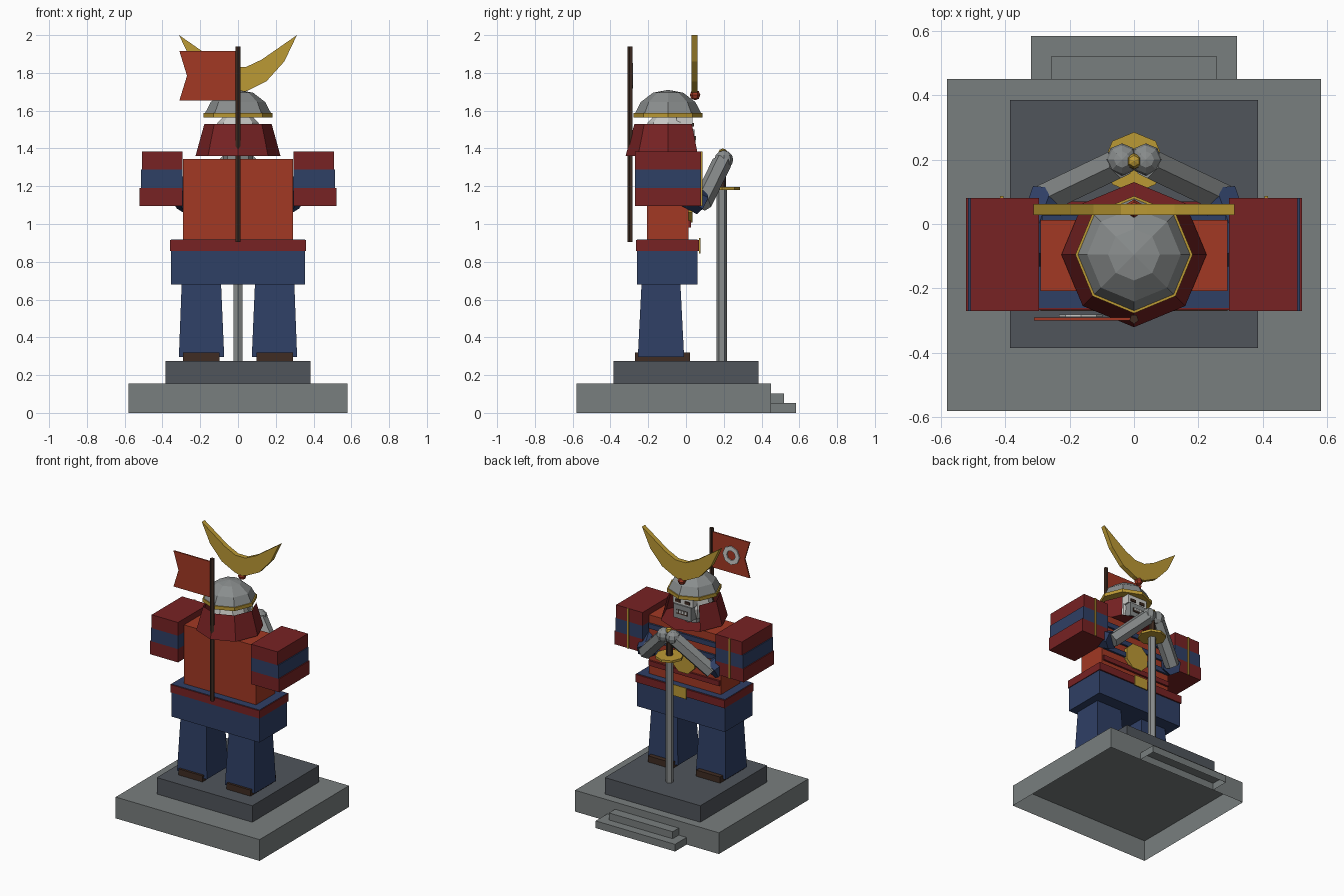
import bpy, bmesh, math
from mathutils import Vector, Matrix

if "Cube" in bpy.data.objects:
    bpy.data.objects.remove(bpy.data.objects["Cube"])


def material(name, *rgb):
    m = bpy.data.materials.new(name)
    m.use_nodes = True
    m.diffuse_color = (*rgb, 1)
    m.node_tree.nodes["Principled BSDF"].inputs["Base Color"].default_value = (*rgb, 1)
    return m


STONE = material("stone grey", .19, .21, .21)
SLATE = material("dark slate", .08, .09, .105)
ORANGE = material("vermilion", .36, .04, .017)
RED = material("dark red", .185, .016, .017)
NAVY = material("navy cloth", .028, .05, .13)
GOLD = material("gold", .5, .32, .035)
BROWN = material("dark brown", .05, .025, .016)
STEEL = material("steel grey", .25, .265, .265)
WHITE = material("pale grey", .6, .6, .58)


def finish(name, bm, mat):
    bmesh.ops.recalc_face_normals(bm, faces=bm.faces)
    me = bpy.data.meshes.new(name)
    bm.to_mesh(me)
    bm.free()
    me.materials.append(mat)
    ob = bpy.data.objects.new(name, me)
    bpy.context.collection.objects.link(ob)
    return ob


def box(name, mat, x, y, z, top=None, open_bottom=False):
    """Box from ranges; top gives optional (x range, y range) for a taper."""
    bm = bmesh.new()
    rings = []
    for (xr, yr), h in (((x, y), z[0]), (top or (x, y), z[1])):
        rings.append([bm.verts.new((xr[i], yr[j], h)) for i, j in ((0, 0), (1, 0), (1, 1), (0, 1))])
    for i in range(4):
        j = (i + 1) % 4
        bm.faces.new((rings[0][i], rings[0][j], rings[1][j], rings[1][i]))
    bm.faces.new(rings[1])
    if not open_bottom:
        bm.faces.new(rings[0][::-1])
    return finish(name, bm, mat)


def rod(name, mat, a, b, r, r2=None, sides=6, turn=0):
    """Cylinder or cone between two points."""
    a, b = Vector(a), Vector(b)
    d = b - a
    bm = bmesh.new()
    m = Matrix.Translation((a + b) / 2) @ d.to_track_quat('Z', 'Y').to_matrix().to_4x4() @ Matrix.Rotation(turn, 4, 'Z')
    bmesh.ops.create_cone(bm, cap_ends=True, segments=sides, radius1=r,
                          radius2=r if r2 is None else r2, depth=d.length, matrix=m)
    return finish(name, bm, mat)


def ball(name, mat, c, r, sides=8, rings=6):
    bm = bmesh.new()
    bmesh.ops.create_uvsphere(bm, u_segments=sides, v_segments=rings, radius=r,
                              matrix=Matrix.Translation(c))
    return finish(name, bm, mat)


def plate(name, mat, outline, y0, y1):
    """Outline in x and z, extruded along y."""
    bm = bmesh.new()
    f = bm.faces.new([bm.verts.new((x, y0, z)) for x, z in outline])
    new = bmesh.ops.extrude_face_region(bm, geom=[f])["geom"]
    bmesh.ops.translate(bm, verts=[v for v in new if isinstance(v, bmesh.types.BMVert)], vec=(0, y1 - y0, 0))
    if f.is_valid and len(f.link_loops if hasattr(f, "link_loops") else f.loops) and not any(
            len(e.link_faces) > 2 for e in f.edges) and any(len(e.link_faces) < 2 for e in f.edges):
        bm.faces.remove(f)
    return finish(name, bm, mat)


def span(c, half):
    return (c - half, c + half)


# Pedestal
box("base", STONE, (-.58, .58), (-.58, .45), (0, .155), open_bottom=True)
box("lower_step", STONE, (-.32, .32), (.45, .583), (0, .052), open_bottom=True)
box("upper_step", STONE, (-.257, .257), (.45, .52), (.052, .103))
box("plinth", SLATE, (-.385, .385), (-.385, .385), (.155, .275))

# Skirt, belt and torso
box("skirt", NAVY, (-.355, .355), (-.26, .06), (.68, .917))
box("belt", RED, (-.36, .36), (-.266, .07), (.858, .914))
box("belt_buckle", GOLD, (-.055, .055), (.07, .077), (.845, .925))
box("torso", ORANGE, (-.29, .29), (-.207, .012), (.915, 1.345))
for i, z in enumerate((1.0, 1.09, 1.18, 1.27)):
    box("chest_lacing", NAVY if i else RED, (-.285, .285), (.012, .026), span(z, .018))
rod("chest_plate", GOLD, (0, .012, 1.1), (0, .034, 1.1), .1, sides=8, turn=math.pi / 8)

for s, side in ((1, "left"), (-1, "right")):
    def mx(a, b):
        return tuple(sorted((s * a, s * b)))

    # Legs
    box(side + "_leg", NAVY, mx(.073, .313), (-.255, -.01), (.295, .69),
        top=(mx(.09, .298), (-.235, -.03)))
    box(side + "_foot", BROWN, mx(.098, .29), (-.27, .022), (.275, .32))

    # Layered shoulder guard
    for i, mat in enumerate((RED, NAVY, RED)):
        top = 1.385 - .097 * i
        box(side + "_shoulder_guard", mat, mx(.295, .507 + .007 * i), (-.27, .08), (top - .097, top))
    box(side + "_shoulder_cord", GOLD, mx(.404, .416), (.08, .087), (1.094, 1.385))

    # Arms and hands
    elbow = (s * .265, .085, 1.11)
    rod(side + "_upper_arm", NAVY, (s * .33, -.1, 1.21), elbow, .065)
    rod(side + "_forearm", STEEL, elbow, (s * .045, .19, 1.325), .052)
    ball(side + "_hand", STEEL, (s * .037, .2, 1.34), .05)

# Sword
rod("blade", STEEL, (0, .19, .275), (0, .19, 1.18), .028)
rod("sword_guard", GOLD, (0, .19, 1.18), (0, .19, 1.197), .095, sides=8)
rod("grip", BROWN, (0, .19, 1.197), (0, .19, 1.375), .022)
ball("pommel", GOLD, (0, .195, 1.375), .025, 6, 4)

# Head and face mask
HY = -.095
rod("neck", STEEL, (0, HY, 1.33), (0, HY, 1.42), .08, sides=8)
ball("head", WHITE, (0, HY, 1.475), .125)
box("face_mask", STEEL, (-.07, .07), (-.05, .045), (1.4, 1.5))
box("face", WHITE, (-.08, .08), (-.05, .035), (1.5, 1.565))
for s in (1, -1):
    box("eye", BROWN, span(s * .038, .02), (.035, .042), (1.515, 1.535))
box("mouth", BROWN, (-.045, .045), (.045, .05), (1.435, 1.465))
for i in range(4):
    box("tooth", WHITE, span(-.033 + .022 * i, .008), (.05, .054), (1.445, 1.465))

# Neck guard: flared octagon, open at the face
guard = rod("neck_guard", RED, (0, HY, 1.36), (0, HY, 1.53), .225, .178, sides=8)
bm = bmesh.new()
bm.from_mesh(guard.data)
gaps = [f for f in bm.faces if abs(f.normal.z) < .5 and f.calc_center_median().y > HY + .12]
caps = [f for f in bm.faces if f.normal.z > .9]
bmesh.ops.delete(bm, geom=gaps + caps, context='FACES')
bm.to_mesh(guard.data)
bm.free()

# Helmet dome from stacked octagons
rings = [(.178, 1.58), (.145, 1.645), (.08, 1.695), (.001, 1.71)]
for (r0, z0), (r1, z1) in zip(rings, rings[1:]):
    rod("helmet_dome", STEEL, (0, HY, z0), (0, HY, z1), r0, r1, sides=8)
rod("helmet_band", GOLD, (0, HY, 1.563), (0, HY, 1.588), .182, sides=8)
ball("crest_knob", ORANGE, (0, .048, 1.683), .028, 6, 4)

# Crescent crest, mirrored half outline
lower = [(.05, 1.705), (.15, 1.755), (.245, 1.86), (.312, 2.0)]
upper = [(.125, 1.87), (.04, 1.83)]
half = lower + upper
plate("crescent_crest", GOLD, [(0, 1.69)] + half + [(-x, z) for x, z in reversed(half)], .028, .062)

# Banner on its pole
PY = -.295
rod("banner_pole", BROWN, (0, PY, .905), (0, PY, 1.94), .015, sides=5)
plate("banner", ORANGE, [(0, 1.655), (0, 1.915), (-.31, 1.915), (-.27, 1.785), (-.31, 1.655)], PY - .005, PY + .005)
bm = bmesh.new()
loops = [[bm.verts.new((-.165 + r * math.cos(k * math.pi / 4), PY + .01, 1.785 + r * math.sin(k * math.pi / 4)))
          for k in range(8)] for r in (.035, .068)]
for k in range(8):
    j = (k + 1) % 8
    bm.faces.new((loops[0][k], loops[0][j], loops[1][j], loops[1][k]))
ring = finish("banner_ring", bm, WHITE)
thick = ring.modifiers.new("thickness", 'SOLIDIFY')
thick.thickness = .008
thick.offset = 0
